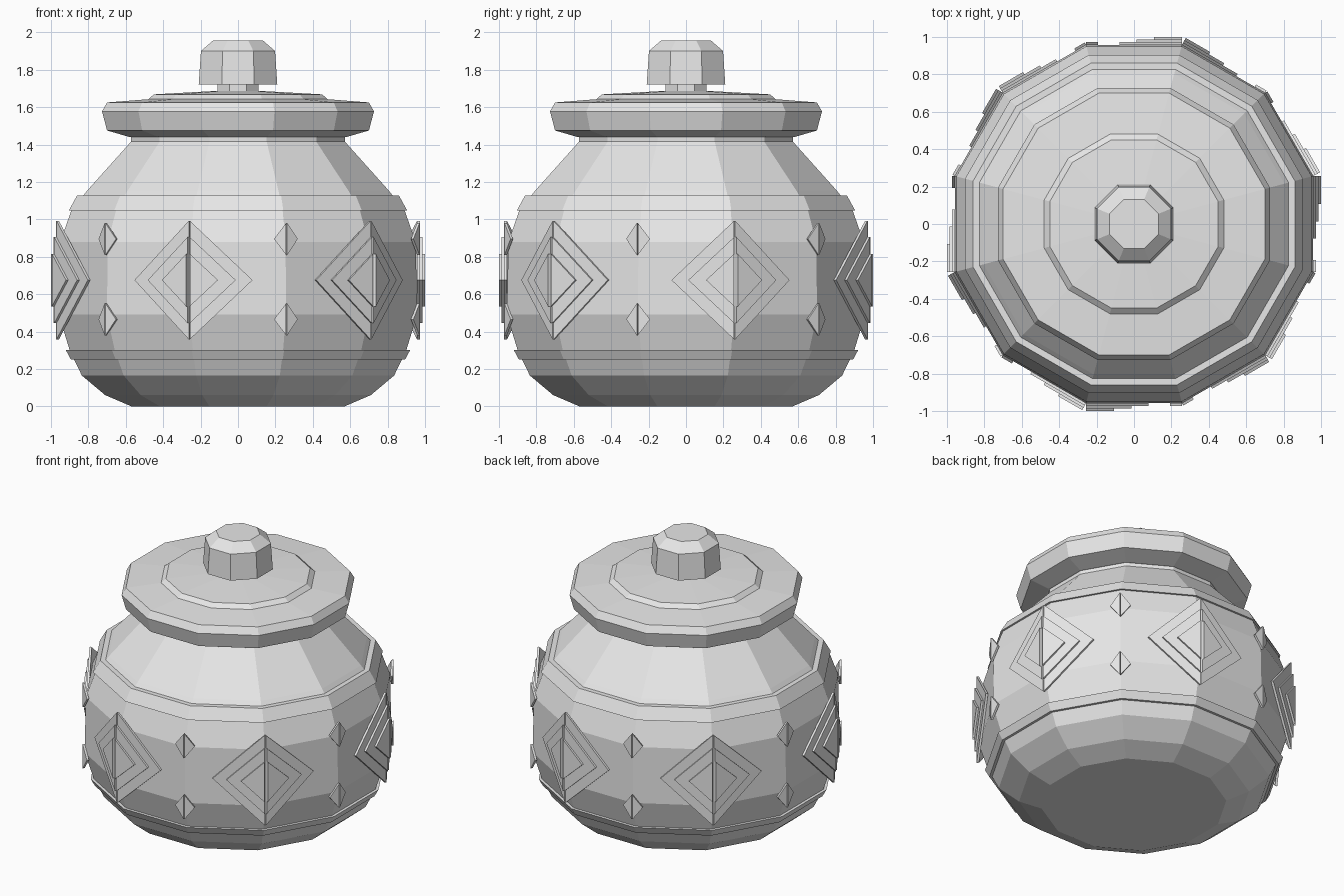
import bpy, bmesh
from math import pi, cos, tan, radians
from mathutils import Matrix, Vector

cube = bpy.data.objects.get("Cube")
if cube:
    bpy.data.objects.remove(cube)

clay = bpy.data.materials.new("grey_clay")
clay.use_nodes = True
GREY = (0.8, 0.8, 0.8, 1)
clay.diffuse_color = GREY
clay.node_tree.nodes["Principled BSDF"].inputs["Base Color"].default_value = GREY


def finish(name, bm):
    bmesh.ops.recalc_face_normals(bm, faces=bm.faces)
    mesh = bpy.data.meshes.new(name)
    bm.to_mesh(mesh)
    bm.free()
    mesh.materials.append(clay)
    obj = bpy.data.objects.new(name, mesh)
    bpy.context.collection.objects.link(obj)
    return obj


def lathe(name, profile, sides=12):
    """Closed faceted solid from (half width across flats, height) pairs."""
    bm = bmesh.new()
    rings = []
    for width, z in profile:
        radius = width / cos(pi / sides)
        rings.append([bm.verts.new(Matrix.Rotation((2 * i + 1) * pi / sides, 3, "Z")
                                   @ Vector((radius, 0, z))) for i in range(sides)])
    for low, high in zip(rings, rings[1:]):
        for i in range(sides):
            j = (i + 1) % sides
            bm.faces.new((low[i], low[j], high[j], high[i]))
    bm.faces.new(rings[0])
    bm.faces.new(rings[-1])
    return finish(name, bm)


# Pot, raised bands, lid and knob
lathe("pot_body", [(0.57, 0), (0.71, 0.06), (0.835, 0.165), (0.9, 0.3), (0.958, 0.49),
                   (0.95, 0.88), (0.89, 1.05), (0.805, 1.155), (0.572, 1.415), (0.572, 1.45)])
lathe("lower_band", [(0.893, 0.25), (0.92, 0.3)])
lathe("upper_band", [(0.904, 1.048), (0.86, 1.128)])
lathe("lid", [(0.58, 1.44), (0.7, 1.475), (0.727, 1.577), (0.7, 1.625),
              (0.48, 1.642), (0.45, 1.668), (0.11, 1.687)])
lathe("knob_stem", [(0.11, 1.67), (0.11, 1.73)], 8)
lathe("knob", [(0.21, 1.72), (0.198, 1.9), (0.132, 1.957)], 8)


def diamond_half(bm, corner, side, width, height, z, inner, outer):
    """Triangular plate on the facet beside a corner of the pot."""
    turn = Matrix.Rotation(corner + side * pi / 12, 3, "Z")
    edge = -side * 0.96 * tan(pi / 12)
    outline = [(edge, z - height), (edge + side * width, z), (edge, z + height)]
    back, front = [[bm.verts.new(turn @ Vector((x, y, h))) for y, h in outline]
                   for x in (inner, outer)]
    bm.faces.new(back)
    bm.faces.new(front)
    for i in range(3):
        j = (i + 1) % 3
        bm.faces.new((back[i], back[j], front[j], front[i]))


def diamonds(name, start, width, height, z, inner, outer):
    """Folded diamonds on every second corner of the pot."""
    bm = bmesh.new()
    for k in range(6):
        for side in (-1, 1):
            diamond_half(bm, radians(start + 60 * k), side, width, height, z, inner, outer)
    return finish(name, bm)


# Stepped large diamonds
diamonds("large_diamond_base", 15, 0.335, 0.317, 0.675, 0.957, 0.972)
diamonds("large_diamond_middle", 15, 0.245, 0.23, 0.675, 0.972, 0.986)
diamonds("large_diamond_centre", 15, 0.15, 0.14, 0.675, 0.986, 1.0)

# Small diamonds between them
for label, z in (("lower", 0.465), ("upper", 0.895)):
    diamonds(label + "_small_diamonds", 45, 0.065, 0.085, z, 0.957, 0.972)
